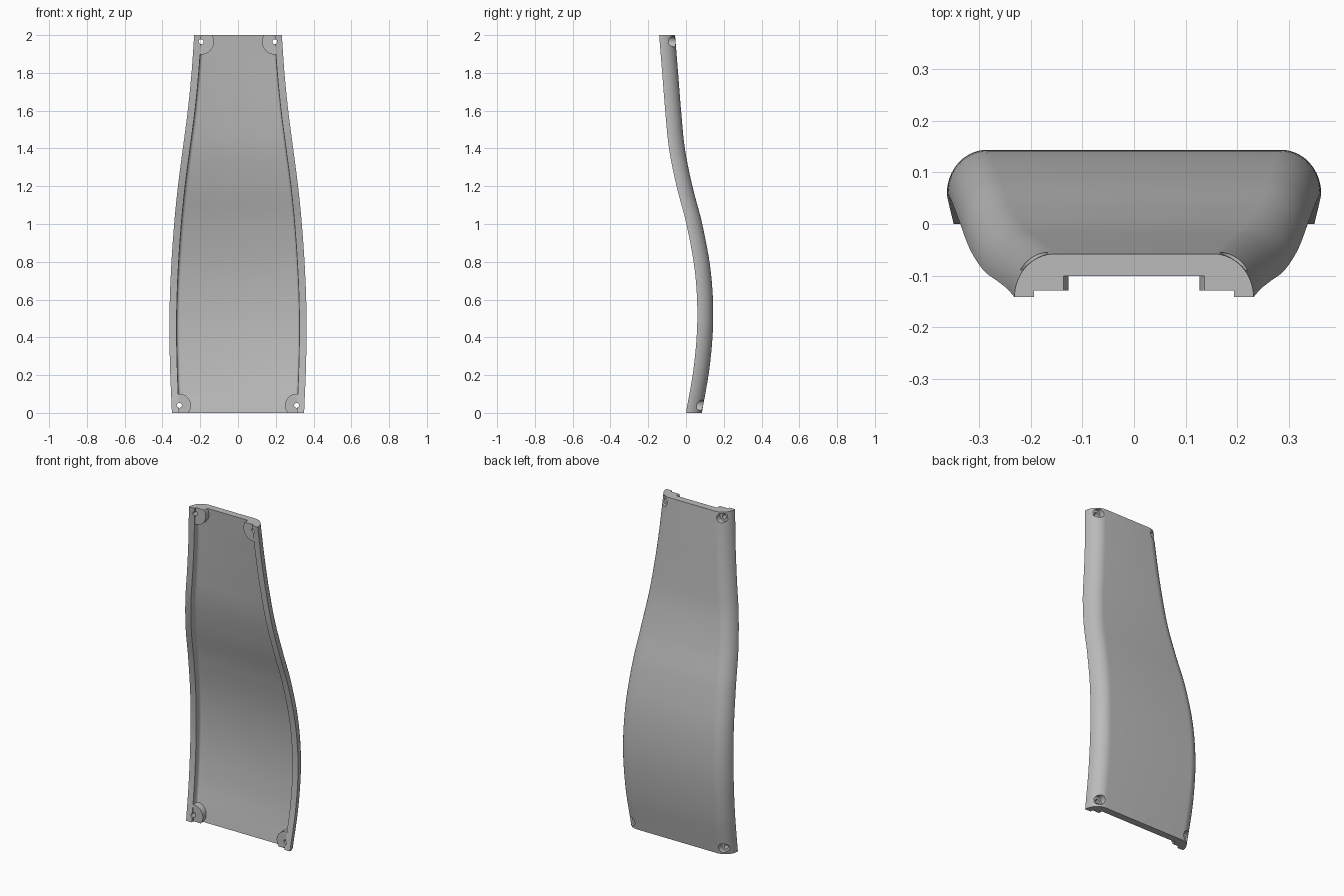
import bpy, bmesh, math
from mathutils import Matrix

if "Cube" in bpy.data.objects:
    bpy.data.objects.remove(bpy.data.objects["Cube"], do_unlink=True)

# Guide curves along the height: half width and front edge
Z = [0, .25, .5, .75, 1, 1.2, 1.4, 1.6, 1.8, 2]
WIDTH = [.35, .36, .363, .355, .338, .318, .292, .266, .246, .232]
FRONT = [0, .042, .06, .047, .002, -.05, -.09, -.11, -.126, -.142]
DEPTH, SKIN, RIM = .084, .043, .038


def along(values, z):
    """Smooth interpolation of a guide, straight beyond its ends."""
    n = len(Z) - 1

    def slope(i):
        a, b = max(i - 1, 0), min(i + 1, n)
        return (values[b] - values[a]) / (Z[b] - Z[a])
    if z <= Z[0]:
        return values[0] + slope(0) * (z - Z[0])
    if z >= Z[n]:
        return values[n] + slope(n) * (z - Z[n])
    i = max(k for k in range(n) if Z[k] <= z)
    h = Z[i + 1] - Z[i]
    t = (z - Z[i]) / h
    return ((2*t**3 - 3*t*t + 1) * values[i] + (t**3 - 2*t*t + t) * h * slope(i)
            + (3*t*t - 2*t**3) * values[i + 1] + (t**3 - t*t) * h * slope(i + 1))


def section(half, front, back, rx, ry, steps):
    """Closed D-shaped outline with rounded back corners."""
    side = [(half, front)]
    for k in range(steps + 1):
        a = math.pi / 2 * k / steps
        p = (half - rx + rx * math.cos(a), back - ry + ry * math.sin(a))
        if math.dist(p, side[-1]) > 1e-4:
            side.append(p)
    return side + [(-x, y) for x, y in reversed(side)]


def new_object(name, bm):
    bmesh.ops.recalc_face_normals(bm, faces=bm.faces)
    mesh = bpy.data.meshes.new(name)
    bm.to_mesh(mesh)
    bm.free()
    ob = bpy.data.objects.new(name, mesh)
    bpy.context.collection.objects.link(ob)
    return ob


def loft(name, outline, heights):
    bm = bmesh.new()
    rings = [[bm.verts.new((x, y, z)) for x, y in outline(z)] for z in heights]
    for a, b in zip(rings, rings[1:]):
        for i in range(len(a)):
            j = (i + 1) % len(a)
            bm.faces.new((a[i], a[j], b[j], b[i]))
    bm.faces.new(rings[0])
    bm.faces.new(rings[-1])
    return new_object(name, bm)


def drums(name, items):
    """Mirrored pairs of cylinders along y: (x, z, radius, y0, y1)."""
    bm = bmesh.new()
    for x, z, r, y0, y1 in items:
        for s in (-1, 1):
            m = Matrix.Translation((s * x, (y0 + y1) / 2, z)) @ Matrix.Rotation(math.pi / 2, 4, 'X')
            bmesh.ops.create_cone(bm, cap_ends=True, segments=40, radius1=r,
                                  radius2=r, depth=y1 - y0, matrix=m)
    return new_object(name, bm)


def cut(ob, cutter):
    mod = ob.modifiers.new("cut", 'BOOLEAN')
    mod.operation, mod.solver, mod.object = 'DIFFERENCE', 'EXACT', cutter
    bpy.context.view_layer.objects.active = ob
    bpy.ops.object.modifier_apply(modifier=mod.name)
    bpy.data.objects.remove(cutter, do_unlink=True)


def shell_outline(z):
    f = along(FRONT, z)
    return section(along(WIDTH, z), f, f + DEPTH, .078, DEPTH, 14)


def pocket_outline(z):
    f = along(FRONT, z)
    return section(along(WIDTH, z) - RIM, f - .05, f + DEPTH - SKIN, .016, .016, 5)


# Curved panel and the hollow in its front
panel = loft("curved_panel", shell_outline, [2 * i / 64 for i in range(65)])
pocket = loft("pocket_cutter", pocket_outline, [-.05 + 2.1 * i / 64 for i in range(65)])

# Corner screw positions: x, z, pad radius
screws = [(.195, 1.965, .068), (.31, .04, .061)]
pads, bores, holes = [], [], []
for x, z, r in screws:
    f = along(FRONT, z)
    pads.append((x, z, r, f + .01, f + .2))
    bores.append((x, z, .028, f + .05, f + .2))
    holes.append((x, z, .013, f - .2, f + .15))
cut(pocket, drums("pad_cutter", pads))
cut(panel, pocket)
cut(panel, drums("counterbore_cutter", bores))
cut(panel, drums("screw_hole_cutter", holes))

# Single grey finish
grey = bpy.data.materials.new("plain_grey")
grey.use_nodes = True
colour = (.5, .5, .5, 1)
grey.diffuse_color = colour
grey.node_tree.nodes["Principled BSDF"].inputs["Base Color"].default_value = colour
panel.data.materials.clear()
panel.data.materials.append(grey)
for p in panel.data.polygons:
    p.material_index = 0

bpy.ops.object.select_all(action='DESELECT')
panel.select_set(True)
bpy.context.view_layer.objects.active = panel
bpy.ops.object.shade_smooth_by_angle(angle=math.radians(30))
